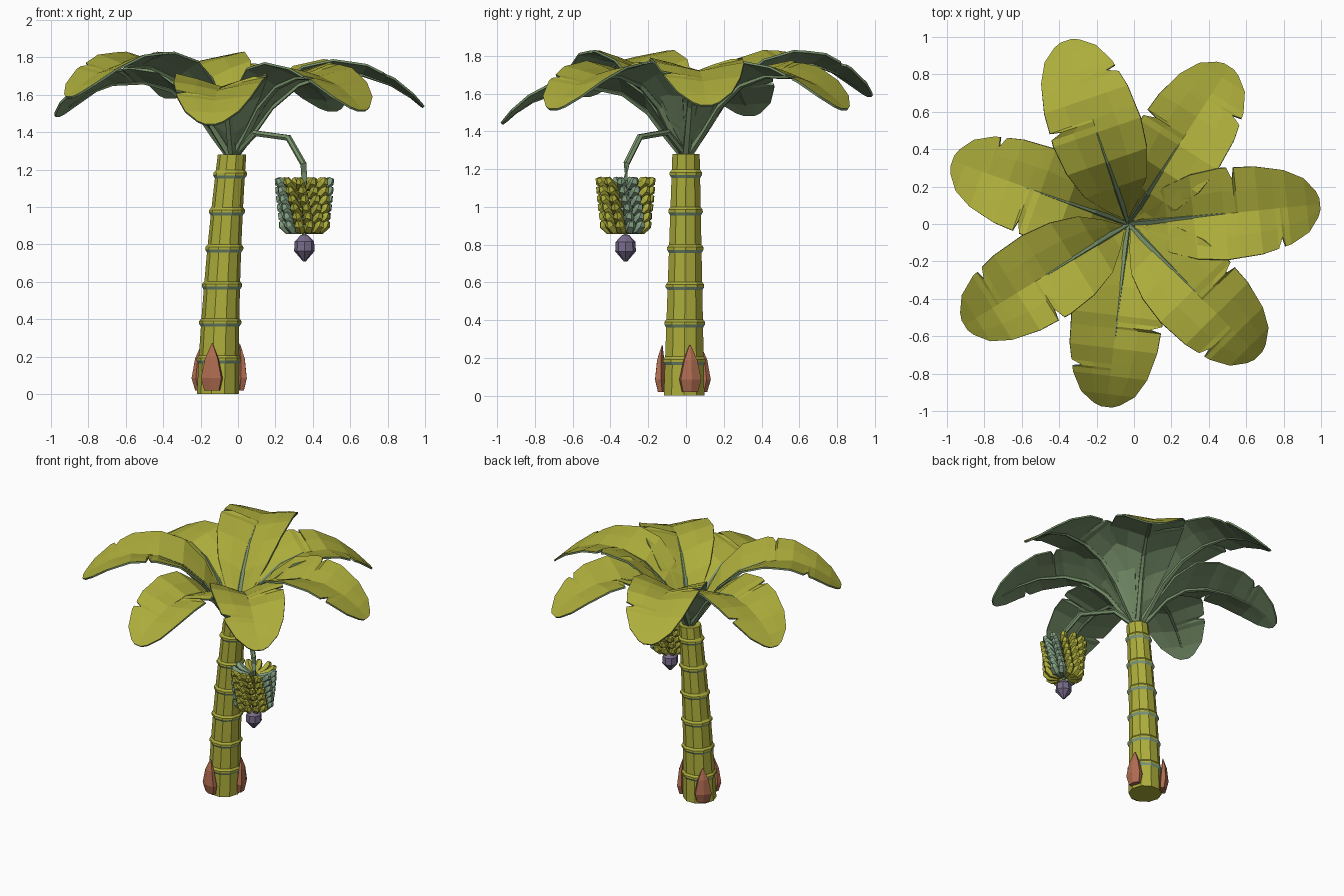
import bpy, bmesh, math
from mathutils import Vector

cube = bpy.data.objects.get("Cube")
if cube:
    bpy.data.objects.remove(cube)


def material(name, rgb):
    m = bpy.data.materials.new(name)
    m.use_nodes = True
    m.diffuse_color = (*rgb, 1)
    m.node_tree.nodes["Principled BSDF"].inputs["Base Color"].default_value = (*rgb, 1)
    return m


YELLOW = material("yellow green", (0.42, 0.42, 0.045))
GREEN = material("leaf underside green", (0.19, 0.29, 0.15))
PALE = material("pale green", (0.24, 0.37, 0.24))
BROWN = material("sheath brown", (0.43, 0.15, 0.08))
PURPLE = material("flower purple", (0.19, 0.15, 0.26))


def finish(name, bm, mats):
    me = bpy.data.meshes.new(name)
    bm.to_mesh(me)
    bm.free()
    for m in mats:
        me.materials.append(m)
    ob = bpy.data.objects.new(name, me)
    bpy.context.collection.objects.link(ob)
    return ob


def tube(bm, pts, radii, sides, mat=0, turn=0.0, level=False):
    """Loft a closed polygon tube along pts; returns the side faces per segment."""
    pts = [Vector(p) for p in pts]
    rings = []
    for i, (p, r) in enumerate(zip(pts, radii)):
        t = (pts[min(i + 1, len(pts) - 1)] - pts[max(i - 1, 0)]).normalized()
        if level or abs(t.z) > 0.99:
            u, v = Vector((1, 0, 0)), Vector((0, 1, 0))
        else:
            u = Vector((0, 0, 1)).cross(t).normalized()
            v = t.cross(u)
        ring = []
        for k in range(sides):
            a = turn + math.tau * k / sides
            ring.append(bm.verts.new(p + (u * math.cos(a) + v * math.sin(a)) * r))
        rings.append(ring)
    segments = []
    for a, b in zip(rings, rings[1:]):
        segments.append([bm.faces.new((a[k], a[(k + 1) % sides], b[(k + 1) % sides], b[k]))
                         for k in range(sides)])
    caps = [bm.faces.new(rings[0][::-1]), bm.faces.new(rings[-1])]
    for f in sum(segments, caps):
        f.material_index = mat
    bmesh.ops.recalc_face_normals(bm, faces=sum(segments, caps))
    return segments


def polar(az, r, z, origin=(0, 0)):
    return Vector((origin[0] + r * math.cos(az), origin[1] + r * math.sin(az), z))


def lerp(table, x):
    for (x0, y0), (x1, y1) in zip(table, table[1:]):
        if x <= x1:
            return y0 + (y1 - y0) * max(0, x - x0) / (x1 - x0)
    return table[-1][1]


# Trunk: tapering leaning column with six raised rings
TOP = 1.28


def trunk_at(z):
    t = z / TOP
    return (-0.107 + 0.025 * t + 0.05 * t * t, -0.01 + 0.01 * t, z), 0.113 - 0.037 * t


sections = [(0, 0)]
for i in range(6):
    z = 0.185 + 0.198 * i
    sections += [(z - 0.022, 0), (z - 0.006, 0.011), (z + 0.008, 0.011), (z + 0.022, 0)]
sections.append((TOP, 0))
bm = bmesh.new()
centres = [trunk_at(z) for z, _ in sections]
segs = tube(bm, [c for c, _ in centres],
            [r + s[1] for (_, r), s in zip(centres, sections)], 10, level=True)
for faces in segs[1::4][:6]:
    for f in faces:
        f.material_index = 1
finish("trunk", bm, [YELLOW, PALE])

# Sheaths: three pointed brown shoots around the foot
for i in range(3):
    az = math.radians(15 + 120 * i)
    bm = bmesh.new()
    tube(bm, [(0, 0, 0.02), (0, 0, 0.085), (0, 0, 0.19), (0, 0, 0.27)],
         [0.042, 0.058, 0.036, 0.003], 6, level=True)
    for v in bm.verts:
        out = 0.118 + v.co.x * 0.55 + 0.012 * math.sin(v.co.z * 11)
        side = v.co.y * 1.12
        v.co = polar(az, out, v.co.z, (-0.107, -0.01)) + Vector((-math.sin(az), math.cos(az), 0)) * side
    finish(f"base_sheath_{i + 1}", bm, [BROWN])

# Leaves: folded blades with torn edges, each on an arching rib
CROWN = (-0.03, 0)
RIB = [(0, 1.27), (0.1, 1.40), (0.2, 1.54), (0.34, 1.655), (0.5, 1.705), (0.68, 1.70),
       (0.83, 1.645), (0.93, 1.58), (1, 1.52)]
WIDTH = [(0.03, 0.012), (0.1, 0.09), (0.2, 0.175), (0.34, 0.225), (0.5, 0.245), (0.68, 0.235),
         (0.83, 0.2), (0.93, 0.145), (0.985, 0.07), (1, 0.03)]
FOLD = [(0, 0.01), (0.1, 0.06), (0.25, 0.1), (0.5, 0.07), (0.75, 0.035), (1, 0)]
TEARS = {1: 0.56, -1: 0.79}
STATIONS = sorted([w[0] for w in WIDTH] + [t + d for t in TEARS.values() for d in (-0.025, 0, 0.012)])


def half_width(s, side):
    w = lerp(WIDTH, s)
    return w * 0.74 if abs(s - TEARS[side]) < 0.005 else w


def leaf(i, length, lift):
    az = math.radians(6 + 360 / 7 * i)
    across = Vector((-math.sin(az), math.cos(az), 0))

    def rib_point(s, drop=0.0):
        return polar(az, s * length, lerp(RIB, s) + lift * min(1, s * 1.6) - drop, CROWN)

    bm = bmesh.new()
    rows = []
    for s in STATIONS:
        row = []
        for side, part in ((-1, 1), (-1, 0.5), (1, 0), (1, 0.5), (1, 1)):
            off = half_width(s, side) * part
            rise = lerp(FOLD, s) * (part * 1.25 - part * part * 0.25)
            # the tip sides sweep back so the end is blunt and rounded
            row.append(bm.verts.new(rib_point(s) + across * side * off + Vector((0, 0, rise))))
        rows.append(row)
    for a, b in zip(rows, rows[1:]):
        for k in range(4):
            bm.faces.new((a[k], b[k], b[k + 1], a[k + 1]))
    blade = finish(f"leaf_blade_{i + 1}", bm, [YELLOW, GREEN])
    mod = blade.modifiers.new("thickness", "SOLIDIFY")
    mod.thickness = 0.012
    mod.offset = -1
    mod.material_offset = 1
    mod.material_offset_rim = 1

    bm = bmesh.new()
    stops = [0, 0.1, 0.2, 0.34, 0.5, 0.68, 0.83, 0.93]
    tube(bm, [rib_point(s, 0.012) for s in stops], [0.024 - 0.019 * s for s in stops], 5)
    finish(f"leaf_rib_{i + 1}", bm, [GREEN])


for i, (length, lift) in enumerate([(1.03, 0.02), (1.0, 0), (1.035, 0.07), (1.0, -0.03),
                                    (1.03, 0.07), (0.985, -0.075), (0.99, 0)]):
    leaf(i, length, lift)

# Fruit stalk: bends out of the crown and hangs straight down
BUNCH = (0.355, -0.32)
bm = bmesh.new()
tube(bm, [(-0.03, 0, 1.27), (0.09, -0.1, 1.395), (0.27, -0.245, 1.37), (0.35, -0.315, 1.23),
          (*BUNCH, 1.14), (*BUNCH, 0.84)], [0.02, 0.018, 0.018, 0.017, 0.015, 0.012], 6)
finish("fruit_stalk", bm, [GREEN])

# Fruit bunch: six tiers of upturned fruit, two sectors still unripe
bm = bmesh.new()
COLUMNS = 12
for tier in range(6):
    z = 1.155 - 0.046 * tier
    reach = 0.14 - 0.004 * tier
    for c in range(COLUMNS):
        az = math.tau * c / COLUMNS + math.radians(5 * tier - 10)
        path = [polar(az, 0.03, z - 0.055, BUNCH), polar(az, reach * 0.75, z - 0.045, BUNCH),
                polar(az, reach, z - 0.02, BUNCH), polar(az, reach + 0.008, z, BUNCH)]
        tube(bm, path, [0.014, 0.027, 0.025, 0.014], 5, mat=1 if c in (0, 1, 6, 7) else 0)
finish("fruit_bunch", bm, [YELLOW, PALE])

# Flower bud below the bunch
bm = bmesh.new()
tube(bm, [(*BUNCH, z) for z in (0.71, 0.765, 0.815, 0.85)], [0.008, 0.055, 0.052, 0.02], 8)
finish("flower_bud", bm, [PURPLE])
